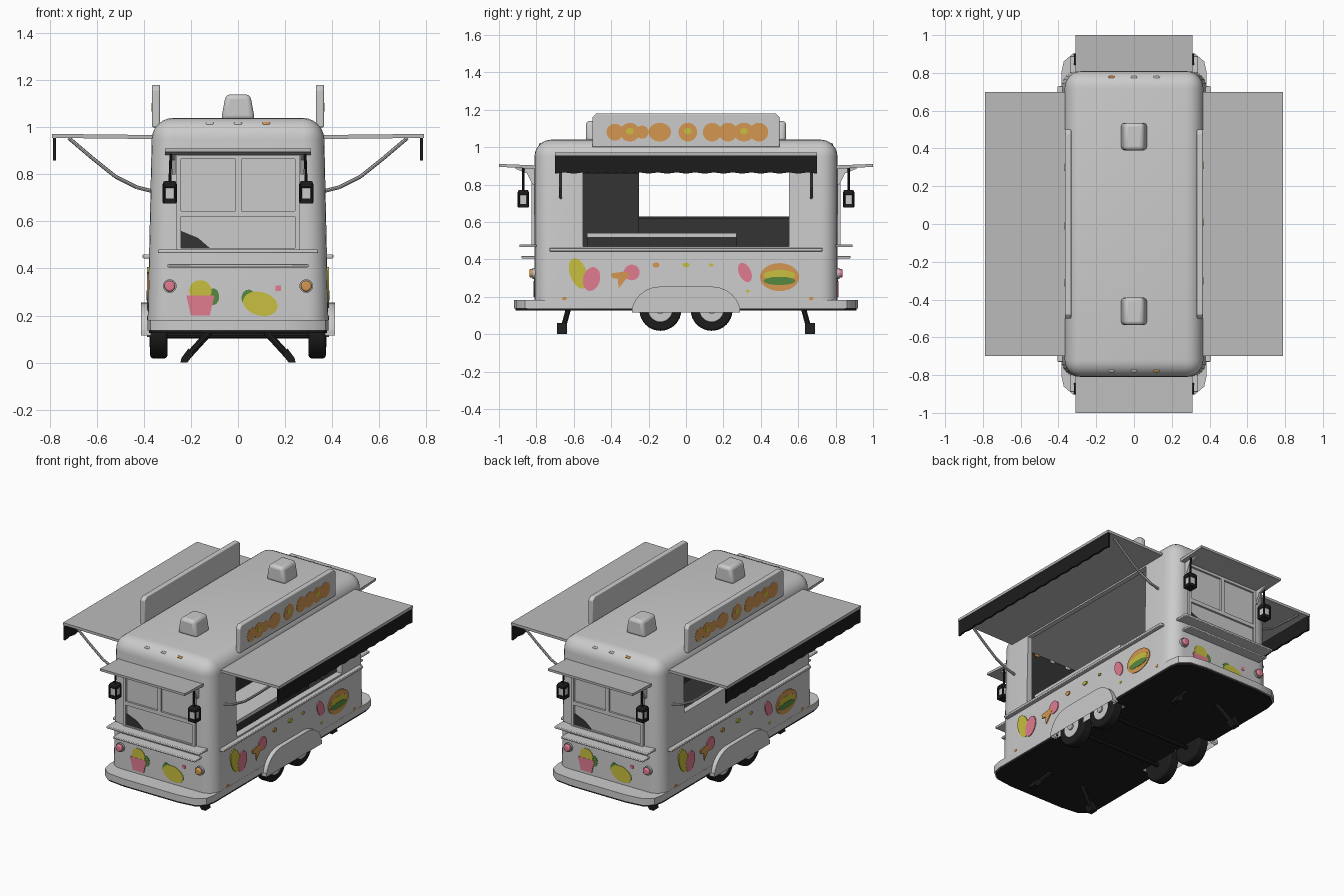
import bpy, bmesh, math
from mathutils import Vector

if "Cube" in bpy.data.objects:
    bpy.data.objects.remove(bpy.data.objects["Cube"])

def material(name, r, g, b):
    m = bpy.data.materials.new(name)
    m.diffuse_color = (r, g, b, 1)
    m.use_nodes = True
    m.node_tree.nodes["Principled BSDF"].inputs["Base Color"].default_value = m.diffuse_color
    return m

WHITE = material("body_white", .60, .60, .60)
GREY = material("awning_grey", .50, .50, .50)
DARK = material("interior_dark", .035, .033, .033)
BLACK = material("black", .012, .012, .012)
ORANGE = material("orange", .66, .31, .08)
YELLOW = material("yellow", .58, .52, .05)
PINK = material("pink", .75, .20, .28)
GREEN = material("green", .09, .25, .05)

# symmetry: copies of a part scaled by (sx, sy); "rot" is a half turn about z
SYM = {"": [], "x": [(-1, 1)], "y": [(1, -1)], "rot": [(-1, -1)],
       "xy": [(-1, 1), (1, -1), (-1, -1)]}

def finish(bm, name, mat, sym="", bevel=0, segs=3):
    geom = bm.verts[:] + bm.edges[:] + bm.faces[:]
    for sx, sy in SYM[sym]:
        for v in bmesh.ops.duplicate(bm, geom=geom)["geom"]:
            if isinstance(v, bmesh.types.BMVert):
                v.co.x *= sx
                v.co.y *= sy
    bmesh.ops.recalc_face_normals(bm, faces=bm.faces[:])
    me = bpy.data.meshes.new(name)
    bm.to_mesh(me)
    bm.free()
    me.materials.append(mat)
    ob = bpy.data.objects.new(name, me)
    bpy.context.collection.objects.link(ob)
    if bevel:
        m = ob.modifiers.new("bevel", "BEVEL")
        m.width, m.segments, m.limit_method = bevel, segs, "ANGLE"
    return ob

def prism(name, mat, axis, pts, lo, hi, sym="", bevel=0, segs=3):
    """Extrude a 2D outline along an axis from lo to hi."""
    place = {"x": lambda u, v, w: (w, u, v), "y": lambda u, v, w: (u, w, v),
             "z": lambda u, v, w: (u, v, w)}[axis]
    bm = bmesh.new()
    a = [bm.verts.new(place(u, v, lo)) for u, v in pts]
    b = [bm.verts.new(place(u, v, hi)) for u, v in pts]
    bm.faces.new(a)
    bm.faces.new(b)
    for i in range(len(a)):
        j = (i + 1) % len(a)
        bm.faces.new((a[i], a[j], b[j], b[i]))
    return finish(bm, name, mat, sym, bevel, segs)

def box(name, mat, x, y, z, sym="", bevel=0, segs=2):
    pts = [(x[0], y[0]), (x[1], y[0]), (x[1], y[1]), (x[0], y[1])]
    return prism(name, mat, "z", pts, z[0], z[1], sym, bevel, segs)

def tube(name, mat, pts, r, sym=""):
    bm = bmesh.new()
    for p, q in zip(pts, pts[1:]):
        p, q = Vector(p), Vector(q)
        mat4 = (q - p).to_track_quat("Z", "Y").to_matrix().to_4x4()
        mat4.translation = (p + q) / 2
        bmesh.ops.create_cone(bm, cap_ends=True, segments=8, radius1=r, radius2=r,
                              depth=(q - p).length, matrix=mat4)
    return finish(bm, name, mat, sym)

def ellipse(u, v, ru, rv, rot=0, n=24):
    c, s = math.cos(math.radians(rot)), math.sin(math.radians(rot))
    out = []
    for i in range(n):
        t = 2 * math.pi * i / n
        a, b = ru * math.cos(t), rv * math.sin(t)
        out.append((u + a * c - b * s, v + a * s + b * c))
    return out

def cut(ob, cutter):
    m = ob.modifiers.new("cut", "BOOLEAN")
    m.operation, m.solver, m.object = "DIFFERENCE", "EXACT", cutter
    cutter.hide_render = True

def apply_all(ob):
    bpy.context.view_layer.objects.active = ob
    for m in ob.modifiers[:]:
        bpy.ops.object.modifier_apply(modifier=m.name)

# wheel arch outline, shared by the cutter and the fender
def arch(grow, base):
    side = [(.135 + (.135 + grow) * math.cos(t), .115 + (.12 + grow) * math.sin(t))
            for t in (math.radians(a) for a in range(0, 91, 15))]
    return [(.27 + grow, base)] + side + [(-y, z) for y, z in side[::-1]] + [(-.27 - grow, base)]

# body shell
body = prism("trailer_body", WHITE, "y",
             [(-.385, .14), (.385, .14), (.365, 1.04), (-.365, 1.04)], -.81, .81)
bm = bmesh.new()
bm.from_mesh(body.data)
edges = [e for e in bm.edges if max(v.co.z for v in e.verts) > .5]
bmesh.ops.bevel(bm, geom=edges, offset=.09, segments=6, profile=.5, affect="EDGES")
bm.to_mesh(body.data)
bm.free()

# lower skirt with bumpers, and the dark underside
q = [(.385, .80), (.372, .86), (.32, .905), (.2, .92)]
half = q + [(-x, y) for x, y in q[::-1]]
outline = half + [(-x, -y) for x, y in half]
skirt = prism("skirt_bumper", WHITE, "z", outline, .137, .182)
chassis = prism("chassis_underside", BLACK, "z", [(x * .985, y * .99) for x, y in outline], .126, .1375)

# openings
room = box("cutter_room", DARK, (-.335, .335), (-.76, .76), (.27, 1.0))
right_hole = box("cutter_right", DARK, (.3, .5), (-.55, .55), (.47, .94))
left_hole = box("cutter_left", DARK, (-.5, -.3), (-.25, .55), (.63, .94))
arches = prism("cutter_arches", DARK, "x", arch(0, .1), .28, .5, "x")
for c in (room, right_hole, left_hole, arches):
    cut(body, c)
cut(skirt, arches)
cut(chassis, arches)
for ob in (body, skirt, chassis):
    apply_all(ob)
for c in (room, right_hole, left_hole, arches):
    bpy.data.objects.remove(c)

# interior walls dark, ceiling light, wheel wells black
body.data.materials.append(DARK)
for p in body.data.polygons:
    c = p.center
    inside = abs(c.x) < .34 and abs(c.y) < .765 and .265 < c.z < 1.005
    well = c.z < .262 and abs(c.y) < .28 and abs(c.x) < .375
    if (inside and p.normal.z > -.5) or well:
        p.material_index = 1

# interior fittings
box("fridge", DARK, (-.33, -.1), (-.56, -.25), (.27, .86))
box("back_counter", DARK, (-.33, -.12), (-.25, .55), (.27, .62))
box("serving_cabinet", DARK, (.1, .33), (-.53, .27), (.27, .52))
box("serving_top", WHITE, (.09, .334), (-.53, .27), (.52, .54))

# fenders and wheels
prism("fenders", WHITE, "x", arch(.02, .137) + arch(.002, .137)[::-1], .37, .412, "x")
prism("tyres", BLACK, "x", ellipse(.137, .13, .112, .112, n=32), .30, .373, "xy", .012)
prism("wheel_rims", WHITE, "x", ellipse(.137, .13, .066, .066), .34, .377, "xy", .006)
prism("wheel_caps", GREY, "x", ellipse(.137, .13, .022, .022, n=12), .37, .386, "xy")
tube("axles", BLACK, [(-.3, .137, .115), (.3, .137, .115)], .012, "y")

# stabiliser legs
tube("jack_legs", BLACK, [(.12, .63, .13), (.22, .66, .02)], .015, "xy")
prism("jack_feet", BLACK, "y", [(.19, .035), (.215, 0), (.245, 0), (.24, .02), (.21, .06)], .635, .69, "xy")

# side awnings, valances and arms
prism("side_awnings", GREY, "y", [(.35, .95), (.79, .955), (.79, .972), (.35, .967)], -.70, .70, "x")
n = 28
scallop = [(-.7 + 1.4 * i / n, .858 + (.007 if i % 2 else 0)) for i in range(n + 1)]
prism("side_valances", BLACK, "x", scallop + [(.7, .956), (-.7, .956)], .774, .786, "x")
tube("awning_arms", GREY, [(.37, .67, .73), (.43, .67, .745), (.52, .67, .79), (.62, .67, .87), (.72, .67, .955)],
     .008, "xy")

# end awnings, brackets and lanterns
prism("end_awnings", GREY, "x", [(.79, .882), (1.0, .895), (1.0, .91), (.79, .902)], -.31, .31, "y")
prism("end_brackets", WHITE, "x", [(.80, .80), (.82, .80), (.85, .86), (.92, .887), (.80, .887)], .265, .28, "xy")
tube("lantern_hangers", BLACK, [(.29, .87, .76), (.285, .87, .89)], .006, "xy")
box("lantern_glass", WHITE, (.268, .312), (.848, .892), (.69, .745), "xy")
box("lantern_caps", BLACK, (.262, .318), (.842, .898), (.742, .772), "xy", .008)
box("lantern_bases", BLACK, (.262, .318), (.842, .898), (.677, .697), "xy")
for i, (x, y) in enumerate([(.266, .846), (.314, .846), (.266, .894), (.314, .894)]):
    tube("lantern_post_%d" % i, BLACK, [(x, y, .68), (x, y, .76)], .006, "xy")

# counters, end shelves and rails
box("side_counters", WHITE, (.365, .405), (-.73, .73), (.443, .46), "x", .004)
box("end_shelves", WHITE, (-.34, .34), (.80, .89), (.465, .48), "y", .004)
box("end_rails", WHITE, (-.30, .30), (.80, .88), (.405, .418), "y", .004)

# end windows: panes, bars and a dark corner
box("window_panes", WHITE, (-.25, .25), (.805, .813), (.48, .87), "y")
for i, (x0, x1, z0, z1) in enumerate([(-.262, -.243, .475, .88), (.243, .262, .475, .88), (-.26, .26, .865, .882),
                                      (-.26, .26, .62, .645), (-.26, .26, .472, .487), (-.01, .014, .64, .87)]):
    box("window_bar_%d" % i, WHITE, (x0, x1), (-.826, -.80), (z0, z1), "rot")
prism("window_dark_corner", DARK, "y", [(-.243, .487), (-.12, .487), (-.17, .53), (-.243, .56)], -.816, -.81, "rot")

# roof signs with painted food shapes
prism("roof_signs", WHITE, "x", [(-.5, 1.0), (.5, 1.0), (.5, 1.16), (.48, 1.18), (-.48, 1.18), (-.5, 1.16)],
      .332, .365, "x", .005)
for i, (y, r) in enumerate([(-.38, .045), (-.30, .052), (-.235, .035), (-.14, .06), (.01, .05),
                            (.14, .05), (.225, .05), (.31, .055), (.39, .05)]):
    prism("sign_food_%d" % i, ORANGE, "x", ellipse(y, 1.08, r, min(r, .05)), .362, .3665, "rot")
    if i % 3 == 1:
        prism("sign_filling_%d" % i, YELLOW, "x", ellipse(y, 1.085, .02, .018), .364, .3675, "rot")

# roof vents and marker lights
prism("roof_vents", WHITE, "y", [(-.072, 1.03), (.072, 1.03), (.052, 1.14), (-.052, 1.14)],
      .39, .535, "y", .02)
for i in range(3):
    x = -.12 + .12 * i
    box("marker_light_%d" % i, ORANGE if i == 2 else WHITE, (x - .017, x + .017), (-.785, -.755), (.985, 1.022),
        "rot", .005)

# end lamps
prism("lamp_rims", GREY, "y", ellipse(.29, .325, .029, .029), .79, .822, "xy")
prism("lamps_red", PINK, "y", ellipse(-.29, .325, .023, .023), -.838, -.80, "rot", .008)
prism("lamp_amber", ORANGE, "y", ellipse(.29, .325, .023, .023), -.838, -.80, "", .008)
prism("lamp_rear_red", PINK, "y", ellipse(-.29, .325, .023, .023), .80, .838, "", .008)

# painted food on the sides: colour, y, z, radii, tilt, layer
side_food = [(YELLOW, -.575, .325, .045, .085, 20, 0), (PINK, -.505, .295, .045, .065, -15, 1),
             (PINK, -.29, .33, .042, .042, 0, 0), (ORANGE, -.16, .37, .018, .014, 0, 0),
             (YELLOW, 0, .37, .02, .012, 0, 0), (YELLOW, .135, .37, .012, .009, 0, 0),
             (PINK, .315, .33, .032, .055, 25, 0), (YELLOW, .33, .23, .01, .008, 0, 0),
             (ORANGE, .50, .305, .105, .075, 0, 0), (YELLOW, .50, .315, .085, .028, 0, 1),
             (GREEN, .50, .285, .085, .022, 0, 2), (ORANGE, -.65, .19, .013, .009, 0, 0),
             (ORANGE, .67, .19, .013, .009, 0, 0)]
for i, (m, y, z, ry, rz, tilt, k) in enumerate(side_food):
    prism("side_food_%d" % i, m, "x", ellipse(y, z, ry, rz, tilt), .379 + k * .001, .3865 + k * .001, "rot")
prism("side_cone", ORANGE, "x", [(-.36, .245), (-.30, .32), (-.33, .335), (-.40, .325), (-.395, .30), (-.365, .295)],
      .379, .3875, "rot")

# painted food on the ends
end_food = [(GREEN, -.105, .28, .025, .035, 0, 0), (YELLOW, -.16, .305, .048, .045, 0, 1),
            (GREEN, .045, .275, .03, .035, 0, 0), (YELLOW, .095, .25, .075, .05, -15, 1)]
for i, (m, x, z, rx, rz, tilt, k) in enumerate(end_food):
    prism("end_food_%d" % i, m, "y", ellipse(x, z, rx, rz, tilt), -.8125 - k * .001, -.807, "rot")
prism("end_cup", PINK, "y", [(-.20, .2), (-.12, .2), (-.10, .285), (-.22, .285)], -.8145, -.807, "rot")
box("end_sweet", PINK, (.16, .182), (-.813, -.807), (.305, .327), "rot")

# smooth shading with sharp edges kept
bpy.ops.object.select_all(action="SELECT")
bpy.context.view_layer.objects.active = body
bpy.ops.object.shade_smooth_by_angle(angle=math.radians(35))
